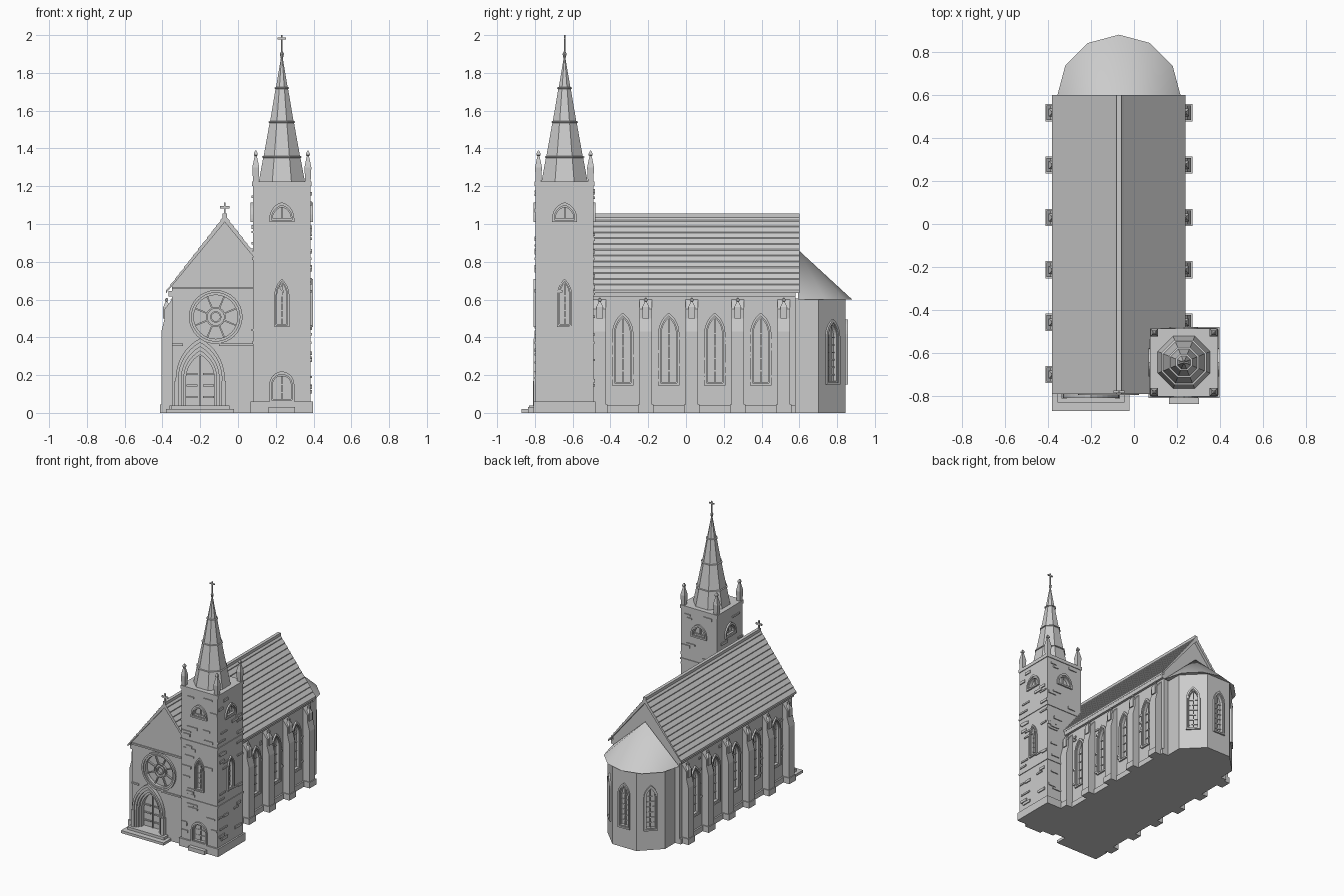
import bpy, bmesh, math, random
from mathutils import Matrix, Vector

if "Cube" in bpy.data.objects:
    bpy.data.objects.remove(bpy.data.objects["Cube"])

random.seed(4)
stone = bpy.data.materials.new("grey stone")
stone.diffuse_color = (0.6, 0.6, 0.6, 1)
stone.use_nodes = True
stone.node_tree.nodes["Principled BSDF"].inputs["Base Color"].default_value = stone.diffuse_color


def finish(bm, name, smooth=None):
    bmesh.ops.recalc_face_normals(bm, faces=bm.faces)
    me = bpy.data.meshes.new(name)
    bm.to_mesh(me)
    bm.free()
    me.materials.append(stone)
    ob = bpy.data.objects.new(name, me)
    bpy.context.collection.objects.link(ob)
    if smooth:
        bpy.ops.object.select_all(action='DESELECT')
        ob.select_set(True)
        bpy.context.view_layer.objects.active = ob
        bpy.ops.object.shade_smooth_by_angle(angle=math.radians(smooth))
    return ob


# Wall frames: u runs along the wall, o points outward, z is up
def frame(x, y, deg):
    return Matrix.Translation((x, y, 0)) @ Matrix.Rotation(math.radians(deg), 4, 'Z')


def loop(bm, M, pts, o):
    return [bm.verts.new(M @ Vector((u, -o, z))) for u, z in pts]


def bridge(bm, a, b):
    for i in range(len(a)):
        j = (i + 1) % len(a)
        bm.faces.new((a[i], a[j], b[j], b[i]))


def prism(bm, M, pts, o0, o1):
    a, b = loop(bm, M, pts, o0), loop(bm, M, pts, o1)
    bridge(bm, a, b)
    bm.faces.new(a)
    bm.faces.new(b)


def box(bm, M, u0, u1, z0, z1, o0, o1):
    prism(bm, M, [(u0, z0), (u1, z0), (u1, z1), (u0, z1)], o0, o1)


def ring(bm, M, outer, inner, o0, o1):
    loops = [loop(bm, M, p, o) for p, o in ((outer, o0), (outer, o1), (inner, o1), (inner, o0))]
    for i in range(4):
        bridge(bm, loops[i], loops[(i + 1) % 4])


def arch(w, z0, spring, top, n=6):
    """Pointed arch outline of half width w."""
    c = ((top - spring) ** 2 - w * w) / (2 * w)
    end = math.atan2(top - spring, c)
    right = [(-c + (w + c) * math.cos(end * i / n), spring + (w + c) * math.sin(end * i / n))
             for i in range(n)]
    return [(-w, z0), (w, z0)] + right + [(0, top)] + [(-u, z) for u, z in reversed(right)]


def circle(r, u, z, n=32):
    return [(u + r * math.cos(2 * math.pi * i / n), z + r * math.sin(2 * math.pi * i / n)) for i in range(n)]


def lathe(bm, x, y, prof, n, turn):
    prev = None
    for r, z in prof:
        cur = [bm.verts.new((x + r * math.cos(turn + 2 * math.pi * i / n),
                             y + r * math.sin(turn + 2 * math.pi * i / n), z)) for i in range(n)]
        if prev:
            bridge(bm, prev, cur)
        else:
            bm.faces.new(cur)
        prev = cur
    bm.faces.new(prev)


def carve(ob, cutters):
    cut = finish(cutters, ob.name + "_cutter")
    cut.hide_render = True
    cut.hide_set(True)
    mod = ob.modifiers.new("openings", 'BOOLEAN')
    mod.operation, mod.solver, mod.object = 'DIFFERENCE', 'EXACT', cut


def window(bm, cut, M, w, z0, spring, top, t=0.012, depth=0.02, bars=4):
    """Recessed lancet with raised surround, mullion and glazing bars."""
    inner = arch(w - t, z0 + t, spring, top - t * 1.4)
    ring(bm, M, arch(w, z0, spring, top), inner, -0.004, 0.012)
    ring(bm, M, inner, arch(w - 1.5 * t, z0 + 1.5 * t, spring, top - 2.2 * t), -depth, 0.003)
    prism(cut, M, inner, -depth, 0.05)
    box(bm, M, -0.004, 0.004, z0 + t, top - 1.6 * t, -depth - 0.003, -depth + 0.01)
    for i in range(1, bars + 1):
        z = z0 + t + (spring - z0 - t) * i / bars
        box(bm, M, -w + t, w - t, z - 0.003, z + 0.003, -depth - 0.003, -depth + 0.006)


CX, TX, TY = -0.07, 0.232, -0.643
front = frame(0, -0.78, 0)

# Nave body, gabled at both ends
nave = bmesh.new()
gable = [(-0.28, 0), (0.28, 0), (0.28, 0.672), (0, 1.02), (-0.28, 0.672)]
prism(nave, frame(CX, 0, 0), gable, -0.58, 0.78)
nave = finish(nave, "nave_walls")
cut = bmesh.new()

# Side windows, edge stones and buttresses
wins, stones, butt = bmesh.new(), bmesh.new(), bmesh.new()
bprof = [(0, 0), (0.056, 0), (0.056, 0.43), (0.038, 0.5), (0.038, 0.55), (0, 0.6)]
for side in (-1, 1):
    for i in range(6):
        y = -0.70 + 0.2435 * i
        x = CX + side * 0.28
        if side == 1 and i == 0:
            continue
        B = Matrix.Translation((x, y, 0)) @ Matrix.Diagonal((side, 1, 1, 1))
        prism(butt, B, bprof, -0.033, 0.033)
        box(butt, B, 0, 0.062, 0, 0.045, -0.04, 0.04)
        lathe(butt, x + side * 0.028, y, [(0.026, 0.5), (0.026, 0.56), (0.006, 0.59), (0.012, 0.593),
                                          (0.012, 0.603), (0.003, 0.608)], 4, math.pi / 4)
        if i < 5:
            W = frame(x, y + 0.122, 90 * side)
            window(wins, cut, W, 0.056, 0.145, 0.42, 0.53)
            for k in range(9):
                s, z = random.choice((-1, 1)), random.uniform(0.16, 0.56)
                e = random.uniform(0.062, 0.086)
                a, b = sorted((s * 0.048, s * e))
                box(stones, W, a, b, z, z + 0.014, -0.002, 0.007)
finish(butt, "buttresses")
finish(wins, "nave_windows")

# Front portal with stepped arches, doors and stairs
P = frame(-0.20, -0.78, 0)
portal = bmesh.new()
steps = [(0.13, 0.395, 0.028), (0.115, 0.372, 0.02), (0.10, 0.35, 0.01), (0.087, 0.328, -0.008), (0.075, 0.308, 0)]
for (w, t, o), (w2, t2, _) in zip(steps, steps[1:]):
    ring(portal, P, arch(w, 0.02, 0.18, t, 8), arch(w2, 0.02, 0.18, t2, 8), -0.04, o)
prism(cut, P, arch(0.10, 0.02, 0.18, 0.35, 8), -0.04, 0.06)
box(portal, P, -0.003, 0.003, 0.04, 0.30, -0.045, -0.03)
for s in (-1, 1):
    for z in (0.08, 0.14, 0.20):
        a, b = sorted((s * 0.015, s * 0.072))
        box(portal, P, a, b, z, z + 0.01, -0.045, -0.032)
    a, b = sorted((s * 0.112, s * 0.136))
    box(portal, P, a, b, 0.02, 0.17, 0, 0.03)
box(portal, P, -0.18, 0.18, 0, 0.02, -0.03, 0.09)
box(portal, P, -0.155, 0.155, 0.02, 0.04, -0.04, 0.05)
finish(portal, "portal")

# Rose window
rose = bmesh.new()
RU, RZ = -0.118, 0.508
for r1, r2, o in ((0.142, 0.128, 0.015), (0.128, 0.116, 0.006), (0.052, 0.044, -0.005), (0.030, 0.022, -0.005)):
    ring(rose, front, circle(r1, RU, RZ), circle(r2, RU, RZ), -0.025, o)
for i in range(8):
    S = (front @ Matrix.Translation((RU, 0, RZ)) @ Matrix.Rotation(math.pi / 4 * i + math.pi / 8, 4, 'Y'))
    box(rose, S, 0.048, 0.12, -0.004, 0.004, -0.025, -0.008)
prism(cut, front, circle(0.122, RU, RZ), -0.02, 0.05)
finish(rose, "rose_window", 30)
carve(nave, cut)

# String courses, cornice and base of the nave
trim = bmesh.new()
for a, b, z in ((-0.35, 0.09, 0.655), (-0.35, -0.29, 0.355), (-0.10, 0.09, 0.355)):
    box(trim, front, a, b, z, z + 0.012, -0.01, 0.008)
for s in (-1, 1):
    W = frame(CX + s * 0.28, 0, 90 * s)
    lo, hi = sorted((s * -0.78, s * 0.58))
    box(trim, W, lo, hi, 0.615, 0.645, -0.01, 0.018)
    box(trim, W, lo, hi, 0, 0.04, -0.01, 0.012)
finish(trim, "nave_trim")

# Tiled roof with shallow stepped rows
roof = bmesh.new()
N, half = 13, []
for i in range(N):
    for t, lift in ((i / N, 0.006), ((i + 1) / N, 0)):
        half.append((0.31 * (1 - t), 0.645 + 0.40 * t + lift))
outline = half[:-1] + [(0, 1.047)] + [(-u, z) for u, z in reversed(half[:-1])]
outline += [(-0.31, 0.635), (0, 1.01), (0.31, 0.635)]
prism(roof, frame(CX, 0, 0), outline, -0.60, 0.79)
box(roof, frame(CX, 0, 0), -0.012, 0.012, 1.03, 1.055, -0.60, 0.79)
finish(roof, "nave_roof")

# Apse walls with windows
apse = bmesh.new()
lathe(apse, CX, 0.6, [(0.265, 0), (0.265, 0.605)], 8, math.pi / 8)
apse = finish(apse, "apse_walls")
cut, wins = bmesh.new(), bmesh.new()
for deg in (135, 180, 225):
    a = math.radians(deg)
    window(wins, cut, frame(CX + 0.245 * math.sin(a), 0.6 - 0.245 * math.cos(a), deg),
           0.05, 0.15, 0.40, 0.495, bars=6)
finish(wins, "apse_windows")
carve(apse, cut)

# Half-cone apse roof
cone = bmesh.new()
rim = [cone.verts.new((CX + 0.288 * math.cos(math.pi * i / 6), 0.592 + 0.288 * math.sin(math.pi * i / 6), 0.6))
       for i in range(7)]
tip = cone.verts.new((CX, 0.592, 0.865))
cone.faces.new(rim)
for a, b in zip(rim, rim[1:] + rim[:1]):
    cone.faces.new((a, b, tip))
finish(cone, "apse_roof", 40)

# Tower shaft, courses and base
tower = bmesh.new()
lathe(tower, TX, TY, [(0.153 * 2 ** .5, 0), (0.153 * 2 ** .5, 1.215)], 4, math.pi / 4)
tower = finish(tower, "tower_walls")
bands = bmesh.new()
for h, z0, z1 in ((0.165, 0, 0.06), (0.158, 0.365, 0.378), (0.158, 0.81, 0.822), (0.158, 1.2, 1.226)):
    lathe(bands, TX, TY, [(h * 2 ** .5, z0), (h * 2 ** .5, z1)], 4, math.pi / 4)
finish(bands, "tower_courses")

# Tower openings and raised stones on every side
cut, wins = bmesh.new(), bmesh.new()
for deg in (0, 90, 180, 270):
    a = math.radians(deg)
    T = frame(TX + 0.153 * math.sin(a), TY - 0.153 * math.cos(a), deg)
    window(wins, cut, T, 0.066, 1.01, 1.03, 1.115, bars=1)
    if deg in (0, 90):
        window(wins, cut, T, 0.04, 0.455, 0.62, 0.71, t=0.01)
    if deg == 0:
        window(wins, cut, T, 0.066, 0.055, 0.15, 0.22, bars=2)
        box(wins, T, -0.07, 0.07, 0, 0.03, 0, 0.04)
    for i in range(34):
        z, w = random.uniform(0.09, 1.17), random.uniform(0.02, 0.045)
        u = random.choice((-1, 1)) * random.uniform(0.05, 0.153 - w)
        if min(abs(z - c) for c in (0.365, 0.81)) < 0.025 or (0.98 < z < 1.13 and abs(u) < 0.115):
            continue
        if deg == 0 and z < 0.24:
            u = math.copysign(0.15 - w, u)
        box(stones, T, u - w, u + w, z, z + random.choice((0.012, 0.02)), -0.002, 0.007)
finish(wins, "tower_openings")
carve(tower, cut)
finish(stones, "raised_stones")

# Eight-sided spire with bands
spire = bmesh.new()
prof = [(0.132, 1.225)]
for r, z in ((0.107, 1.35), (0.070, 1.535), (0.036, 1.715)):
    prof += [(r, z), (r + 0.006, z + 0.002), (r + 0.006, z + 0.008), (r - 0.003, z + 0.01)]
lathe(spire, TX, TY, prof + [(0.005, 1.88)], 8, math.pi / 8)
finish(spire, "spire")

# Corner pinnacles
pins = bmesh.new()
for sx in (-1, 1):
    for sy in (-1, 1):
        lathe(pins, TX + sx * 0.138, TY + sy * 0.138,
              [(0.020, 1.22), (0.026, 1.30), (0.008, 1.36), (0.014, 1.364), (0.014, 1.374), (0.004, 1.388)],
              4, math.pi / 4)
finish(pins, "tower_pinnacles")

# Crosses on spire and gable
cross = bmesh.new()
lathe(cross, TX, TY, [(0.004, 1.87), (0.011, 1.9), (0.004, 1.915), (0.004, 2.0)], 8, 0)
box(cross, frame(TX, TY, 0), -0.022, 0.022, 1.978, 1.987, -0.004, 0.004)
G = frame(CX, -0.78, 0)
box(cross, G, -0.005, 0.005, 1.04, 1.115, -0.005, 0.005)
box(cross, G, -0.026, 0.026, 1.082, 1.094, -0.005, 0.005)
finish(cross, "crosses")
